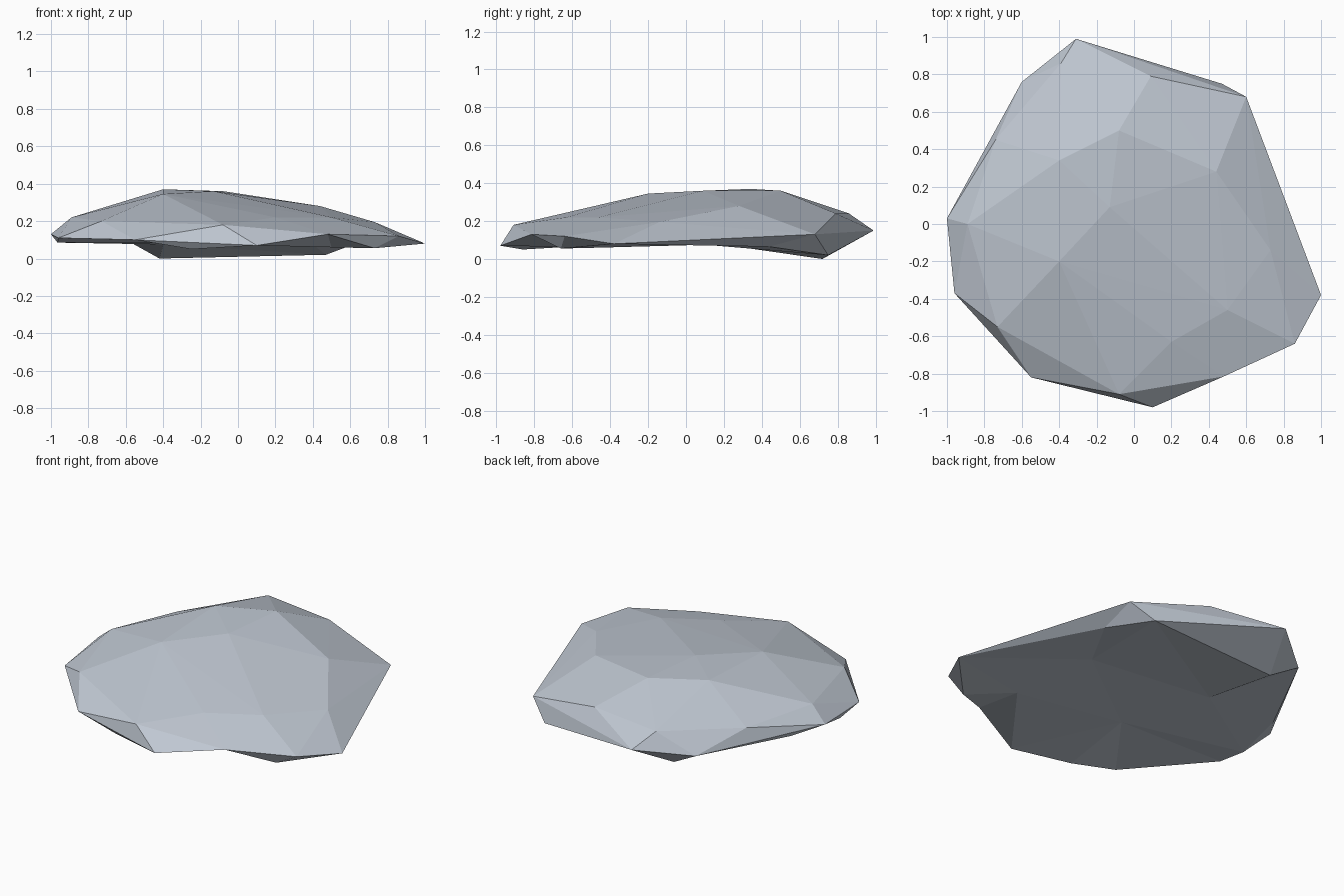
import bpy
import bmesh
from mathutils import Vector
from mathutils.geometry import delaunay_2d_cdt

# Remove the default cube only
default_cube = bpy.data.objects.get("Cube")
if default_cube is not None:
    bpy.data.objects.remove(default_cube, do_unlink=True)


def make_material(name, colour):
    material = bpy.data.materials.new(name)
    material.use_nodes = True
    material.diffuse_color = colour
    shader = material.node_tree.nodes["Principled BSDF"]
    shader.inputs["Base Color"].default_value = colour
    shader.inputs["Roughness"].default_value = 1
    return material


def to_points(rows):
    """Turn rows given in hundredths of a unit into vectors."""
    return [Vector(row) / 100 for row in rows]


# Corners around the widest edge of the stone
rim = to_points([
    (-31, 99, 15), (-60, 76, 10), (-100, 3, 13), (-96, -37, 11),
    (-55, -82, 10), (10, -98, 7), (48, -81.5, 13), (86, -64, 12),
    (100, -38, 8), (60, 68, 13), (47, 75, 2),
])

# Chipped corners of the upper side, from the shoulders to the crown
crown = to_points([
    (-39, 86, 24), (-74, 45, 20), (-89, 0, 22), (-73, -55, 20),
    (-8, -91, 18), (9, 79, 24), (-8, 50, 36), (-40, 34, 37),
    (44, 28, 28), (-13, 9, 36), (-40, -20, 34.5), (50, -46, 22),
    (20, -63, 22), (73, -14, 19.5),
])

# Corners of the slightly hollow underside
underside = to_points([
    (-42, 72, 0), (-88, 20, 9), (-96.5, -17, 8.5), (-25, -86, 5),
    (73, -66, 5.5), (50, -45, 6), (59, 44, 6.5), (-20, -35, 8),
    (-40, 20, 7.5), (40, 10, 7.5),
])


def add_upper_shell(bm):
    """Wrap the rim and crown, then drop every face that looks down."""
    verts = [bm.verts.new(point) for point in rim + crown]
    bmesh.ops.convex_hull(bm, input=verts)
    bmesh.ops.recalc_face_normals(bm, faces=bm.faces[:])
    bm.normal_update()
    downward = [face for face in bm.faces if face.normal.z < 0]
    bmesh.ops.delete(bm, geom=downward, context="FACES")
    loose = [vert for vert in bm.verts if not vert.link_faces]
    bmesh.ops.delete(bm, geom=loose, context="VERTS")


def add_underside(bm):
    """Span the rim with triangles that meet the underside corners."""
    points = rim + underside
    flat = [point.to_2d() for point in points]
    result = delaunay_2d_cdt(flat, [], [], 0, 1e-5)
    triangles, sources = result[2], result[3]
    verts = [bm.verts.new(points[source[0]]) for source in sources]
    for triangle in triangles:
        bm.faces.new([verts[index] for index in reversed(triangle)])


# Stone: both halves welded along the rim
bm = bmesh.new()
add_upper_shell(bm)
add_underside(bm)
bmesh.ops.remove_doubles(bm, verts=bm.verts[:], dist=1e-4)
bmesh.ops.recalc_face_normals(bm, faces=bm.faces[:])
for face in bm.faces:
    face.smooth = False

mesh = bpy.data.meshes.new("flat_stone")
bm.to_mesh(mesh)
bm.free()
mesh.materials.append(make_material("blue_grey_stone", (0.53, 0.58, 0.65, 1)))
stone = bpy.data.objects.new("flat_stone", mesh)
bpy.context.collection.objects.link(stone)
